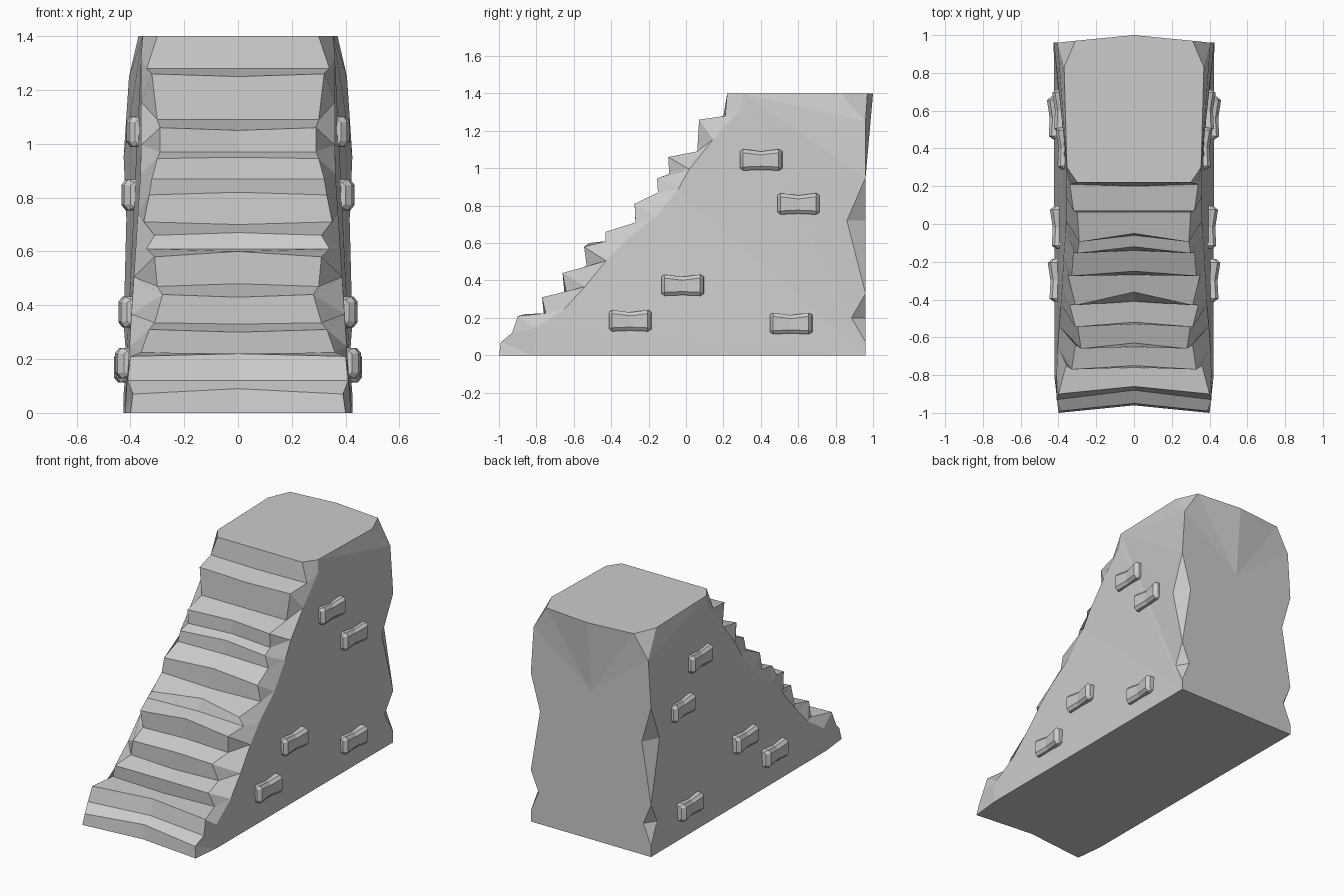
import bpy, bmesh
from mathutils import Matrix

if "Cube" in bpy.data.objects:
    bpy.data.objects.remove(bpy.data.objects["Cube"])

def finish(name, bm):
    bmesh.ops.recalc_face_normals(bm, faces=bm.faces[:])
    me = bpy.data.meshes.new(name)
    bm.to_mesh(me)
    bm.free()
    ob = bpy.data.objects.new(name, me)
    bpy.context.collection.objects.link(ob)
    mod = ob.modifiers.new("mirror", 'MIRROR')
    mod.use_clip = True
    mod.merge_threshold = 0.0005
    return ob

# stair body: right half, mirrored. Rows: middle y, z / step end x, y, z
rows = [
    (-.96, 0, .40, -1, 0), (-.95, .09, .39, -.99, .07),
    (-.88, .12, .41, -.93, .12), (-.86, .22, .40, -.90, .21),
    (-.76, .22, .36, -.75, .225), (-.75, .30, .33, -.77, .31),
    (-.65, .33, .31, -.64, .335), (-.63, .43, .28, -.66, .44),
    (-.53, .48, .30, -.53, .47), (-.52, .60, .31, -.545, .58),
    (-.41, .61, .34, -.43, .61), (-.36, .67, .31, -.43, .66),
    (-.27, .70, .35, -.27, .71), (-.25, .82, .33, -.275, .81),
    (-.14, .87, .32, -.15, .87), (-.12, .95, .30, -.155, .945),
    (-.06, .97, .29, -.09, .97), (-.05, 1.05, .29, -.095, 1.06),
    (.06, 1.09, .30, .06, 1.09), (.07, 1.25, .32, .07, 1.26),
    (.20, 1.28, .34, .21, 1.28), (.22, 1.40, .30, .22, 1.40),
]
bm = bmesh.new()
V = lambda *c: bm.verts.new(c)
F = lambda *vs: bm.faces.new(list(dict.fromkeys(vs)))
mid = [V(0, r[0], r[1]) for r in rows]
end = [V(r[2], r[3], r[4]) for r in rows]
side = []
for i in range(0, len(rows), 2):
    y = (rows[i][3] + rows[i + 1][3]) / 2 + (.11 if i < 18 else .08)
    z = (rows[i][4] + rows[i + 1][4]) / 2 - .02
    if i == 0:
        y, z = -.82, 0
    s = V(max(.36, .42 - .065 * z), y, z)
    side += [s, s]
last = side[-1] = V(.355, .30, 1.4)
for i in range(len(rows) - 1):
    F(mid[i], end[i], end[i + 1], mid[i + 1])
    F(end[i], side[i], side[i + 1], end[i + 1])

# back corner with two chips broken out of it
base, base_mid, back_mid = V(.425, .96, 0), V(0, .96, 0), V(0, .96, .95)
p0, p1, p2 = V(.425, .96, .07), V(.425, .96, .33), V(.425, .96, .95)
p3 = V(.405, .96, 1.25)
a_side, a_back = V(.415, .885, .2), V(.37, .96, .2)
b_side, b_back = V(.415, .86, .72), V(.36, .96, .72)
for lo, s, b, hi in ((p0, a_side, a_back, p1), (p1, b_side, b_back, p2)):
    F(lo, s, b)
    F(s, hi, b)
top_side, top_back, top_mid = V(.37, .83, 1.4), V(.31, .97, 1.4), V(0, 1, 1.4)
F(top_side, top_back, p3)

# side wall and back wall as fans, then top and underside
def fan(hub, pts):
    for a, b in zip(pts, pts[1:]):
        if a != b:
            F(hub, a, b)

fan(base, side)
fan(last, [top_side, p3, p2, b_side, p1, a_side, base])
F(a_side, p0, base)
fan(back_mid, [base_mid, base, p0, a_back, p1, b_back, p2, p3, top_back, top_mid])
F(mid[-1], end[-1], last, top_side, top_back, top_mid)
F(mid[0], end[0], side[0], base, base_mid)
finish("stair_body", bm)

# protruding side bricks: outer x, y, z
bricks = [(.410, .40, 1.045), (.428, .60, .81), (.440, -.02, .375),
          (.452, -.30, .185), (.456, .56, .17)]
# brick rings: y, outer drop, half width of flat face, vertical sag
rings = [(-.113, .022, .040, 0), (-.095, 0, .044, 0), (0, .010, .036, -.004),
         (.095, 0, .044, 0), (.113, .022, .040, 0)]
for n, (x, y, z) in enumerate(bricks):
    bm = bmesh.new()
    loops = []
    for ry, drop, h, sag in rings:
        h2 = h + (.013 if drop < .02 else .006)
        pts = [(-.09, -h2), (-drop - .015, -h2), (-drop, -h + .006),
               (-drop, h - .006), (-drop - .015, h2), (-.09, h2)]
        loops.append([bm.verts.new((px, ry, pz + sag)) for px, pz in pts])
    for a, b in zip(loops, loops[1:]):
        for k in range(6):
            bm.faces.new((a[k], a[k - 1], b[k - 1], b[k]))
    bm.faces.new(loops[0])
    bm.faces.new(loops[-1])
    turn = Matrix.Rotation(-.05, 4, 'Z')
    bm.transform(Matrix.Translation((x, y, z)) @ turn)
    finish("side_brick_%d" % (n + 1), bm)
